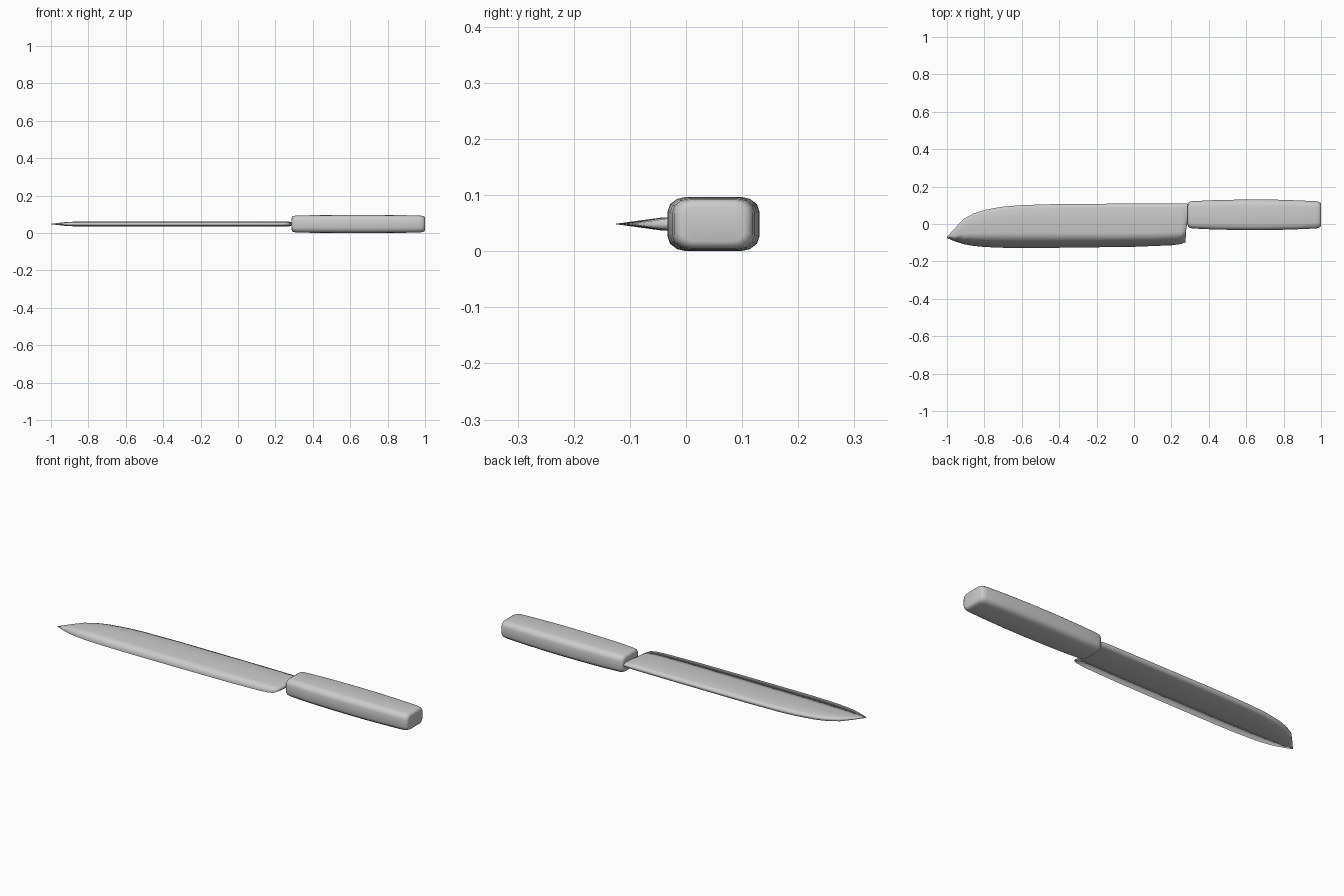
import bpy, bmesh, math

ZC = 0.0485


def loft(name, rings):
    """Skin a list of equal-length rings into a closed, smooth mesh."""
    bm = bmesh.new()
    loops = [[bm.verts.new(p) for p in r] for r in rings]
    n = len(loops[0])
    for a, b in zip(loops, loops[1:]):
        for i in range(n):
            j = (i + 1) % n
            bm.faces.new((a[i], a[j], b[j], b[i]))
    bm.faces.new(loops[0])
    bm.faces.new(loops[-1])
    bmesh.ops.remove_doubles(bm, verts=bm.verts, dist=1e-5)
    bmesh.ops.recalc_face_normals(bm, faces=bm.faces)
    me = bpy.data.meshes.new(name)
    bm.to_mesh(me)
    bm.free()
    ob = bpy.data.objects.new(name, me)
    bpy.context.collection.objects.link(ob)
    me.shade_smooth()
    return ob


# Blade: x, cutting edge y, bevel line y, spine y, half thickness
stations = [
    (-1.00, -0.075, -0.072, -0.069, 0.001),
    (-0.96, -0.092, -0.060, -0.025, 0.006),
    (-0.91, -0.108, -0.050, 0.027, 0.011),
    (-0.86, -0.117, -0.047, 0.055, 0.013),
    (-0.80, -0.123, -0.045, 0.075, 0.014),
    (-0.70, -0.127, -0.045, 0.093, 0.0145),
    (-0.60, -0.128, -0.045, 0.101, 0.0145),
    (-0.40, -0.127, -0.045, 0.107, 0.0145),
    (0.00, -0.122, -0.045, 0.109, 0.0145),
    (0.20, -0.114, -0.042, 0.109, 0.0145),
    (0.25, -0.107, -0.040, 0.109, 0.0140),
    (0.275, -0.098, -0.035, 0.109, 0.0120),
    (0.280, -0.020, 0.000, 0.109, 0.0100),
    (0.287, 0.015, 0.030, 0.108, 0.0090),
    (0.340, 0.020, 0.035, 0.105, 0.0090),
]
rings = []
for x, edge, bevel, spine, t in stations:
    w = spine - bevel
    half = [(bevel, 0.78 * t), (bevel + 0.5 * w, t),
            (bevel + 0.87 * w, 0.92 * t), (spine, 0.55 * t)]
    ring = [(x, edge, ZC)]
    ring += [(x, y, ZC + z) for y, z in half]
    ring += [(x, y, ZC - z) for y, z in reversed(half)]
    rings.append(ring)
loft("blade", rings)


# Handle: rounded rectangular rings, slightly swollen in the middle
def handle_ring(x, hy, hz, yc=0.049):
    ry, rz = 0.42 * hy, 0.55 * hz
    pts = []
    for k, (sy, sz) in enumerate([(1, 1), (-1, 1), (-1, -1), (1, -1)]):
        for i in range(4):
            a = math.pi / 2 * (k + i / 3)
            pts.append((x, yc + sy * (hy - ry) + ry * math.cos(a),
                        ZC + sz * (hz - rz) + rz * math.sin(a)))
    return pts


profile = [
    (0.287, 0.056, 0.031), (0.290, 0.064, 0.039), (0.299, 0.070, 0.0435),
    (0.315, 0.073, 0.0455), (0.42, 0.078, 0.0475), (0.55, 0.081, 0.0483),
    (0.65, 0.082, 0.0485), (0.76, 0.081, 0.0483), (0.88, 0.077, 0.0472),
    (0.970, 0.073, 0.0455), (0.987, 0.070, 0.0435), (0.997, 0.064, 0.039),
    (1.000, 0.056, 0.031),
]
loft("handle", [handle_ring(*p) for p in profile])
